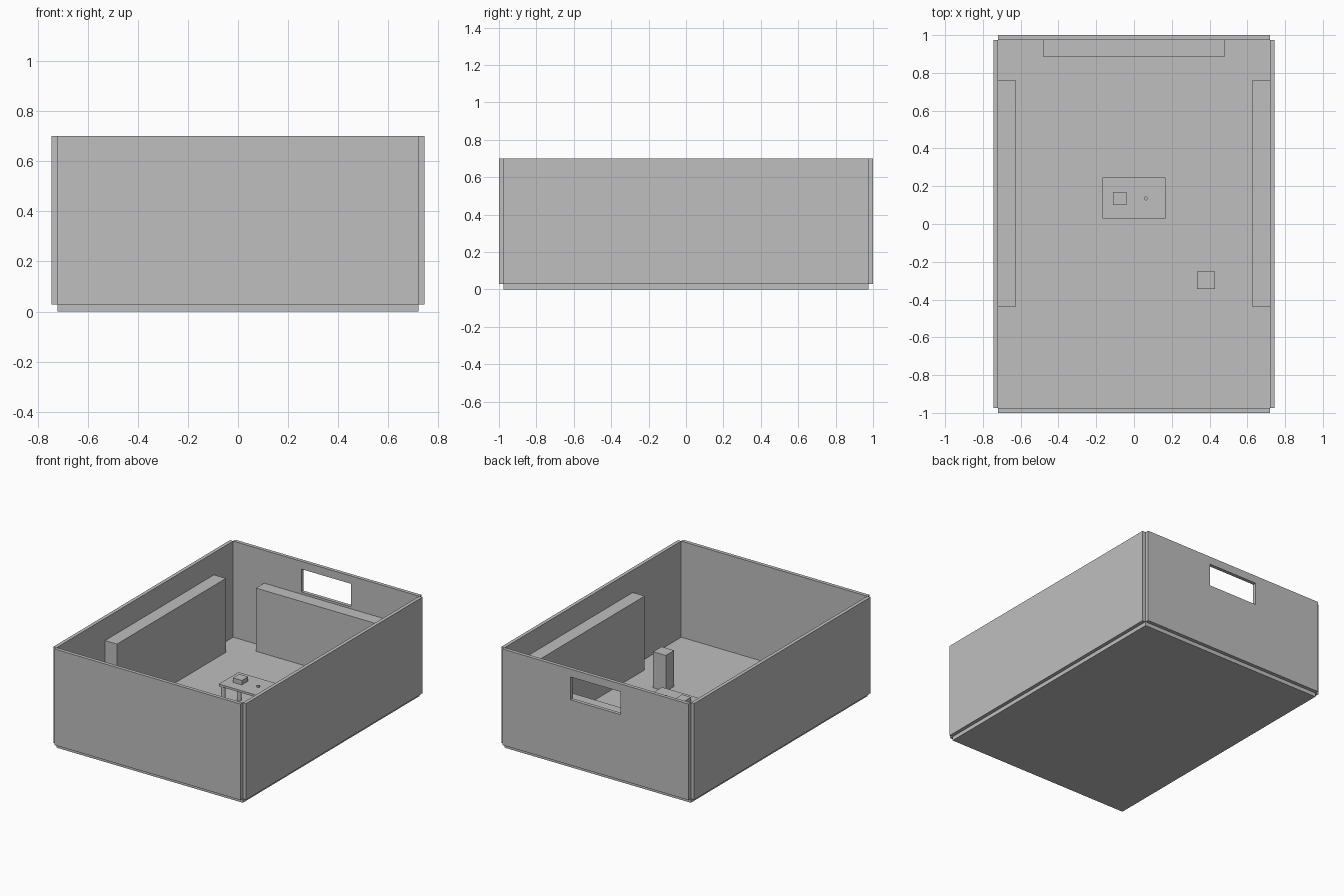
import bpy
import bmesh
from mathutils import Matrix, Vector

default = bpy.data.objects.get("Cube")
if default:
    bpy.data.objects.remove(default, do_unlink=True)

# One grey for the whole model
grey = bpy.data.materials.new("plain_grey")
grey.use_nodes = True
colour = (0.52, 0.52, 0.52, 1)
grey.diffuse_color = colour
grey.node_tree.nodes["Principled BSDF"].inputs["Base Color"].default_value = colour


def finish(name, bm):
    mesh = bpy.data.meshes.new(name)
    bm.to_mesh(mesh)
    bm.free()
    mesh.materials.append(grey)
    obj = bpy.data.objects.new(name, mesh)
    bpy.context.collection.objects.link(obj)
    return obj


def box(name, x, y, z):
    """Box from (low, high) ranges along each axis."""
    low, high = (Vector(p) for p in zip(x, y, z))
    bm = bmesh.new()
    place = Matrix.Translation((low + high) / 2) @ Matrix.Diagonal((*(high - low), 1))
    bmesh.ops.create_cube(bm, size=1, matrix=place)
    return finish(name, bm)


def cylinder(name, x, y, z, radius):
    bm = bmesh.new()
    place = Matrix.Translation((x, y, sum(z) / 2))
    bmesh.ops.create_cone(bm, cap_ends=True, segments=20, radius1=radius,
                          radius2=radius, depth=z[1] - z[0], matrix=place)
    obj = finish(name, bm)
    for face in obj.data.polygons:
        face.use_smooth = len(face.vertices) == 4
    for edge in obj.data.edges:
        a, b = (obj.data.vertices[i].co.z for i in edge.vertices)
        edge.use_edge_sharp = abs(a - b) < 0.001
    return obj


IN_X, OUT_X = 0.72, 0.745     # inside and outside of the side walls
IN_Y, OUT_Y = 0.975, 1.0      # inside and outside of the end walls
FLOOR, RIM = 0.028, 0.7
wall_z = (FLOOR, RIM)

# Floor and walls
box("floor", (-IN_X, IN_X), (-IN_Y, IN_Y), (0, FLOOR))
box("front_wall", (-IN_X, IN_X), (-OUT_Y, -IN_Y), wall_z)
back_wall = box("back_wall", (-IN_X, IN_X), (IN_Y, OUT_Y), wall_z)

# Hand slot cut through the back wall
cutter = box("slot_cutter", (-0.193, 0.193), (0.9, 1.1), (0.485, 0.645))
cutter.hide_render = True
cut = back_wall.modifiers.new("hand_slot", "BOOLEAN")
cut.operation = "DIFFERENCE"
cut.solver = "EXACT"
cut.object = cutter
bpy.context.view_layer.objects.active = back_wall
bpy.ops.object.modifier_apply(modifier=cut.name)
bpy.data.objects.remove(cutter, do_unlink=True)

# Side walls and the long blocks against them
for side, s in (("left", 1), ("right", -1)):
    box(side + "_wall", sorted((s * IN_X, s * OUT_X)), (-IN_Y, IN_Y), wall_z)
    box(side + "_block", sorted((s * 0.628, s * IN_X)), (-0.44, 0.763), (FLOOR, 0.545))

# Lower block below the hand slot
box("back_block", (-0.48, 0.48), (0.885, IN_Y), (FLOOR, 0.47))

# Small raised board on four legs
box("board", (-0.168, 0.166), (0.028, 0.245), (0.195, 0.21))
for x in (-0.148, 0.146):
    for y in (0.048, 0.225):
        cylinder("board_leg", x, y, (FLOOR, 0.195), 0.015)
box("board_block", (-0.11, -0.04), (0.1, 0.17), (0.21, 0.241))
cylinder("board_pin", 0.062, 0.135, (0.21, 0.22), 0.01)

# Free-standing post
box("post", (0.333, 0.43), (-0.345, -0.252), (FLOOR, 0.28))
